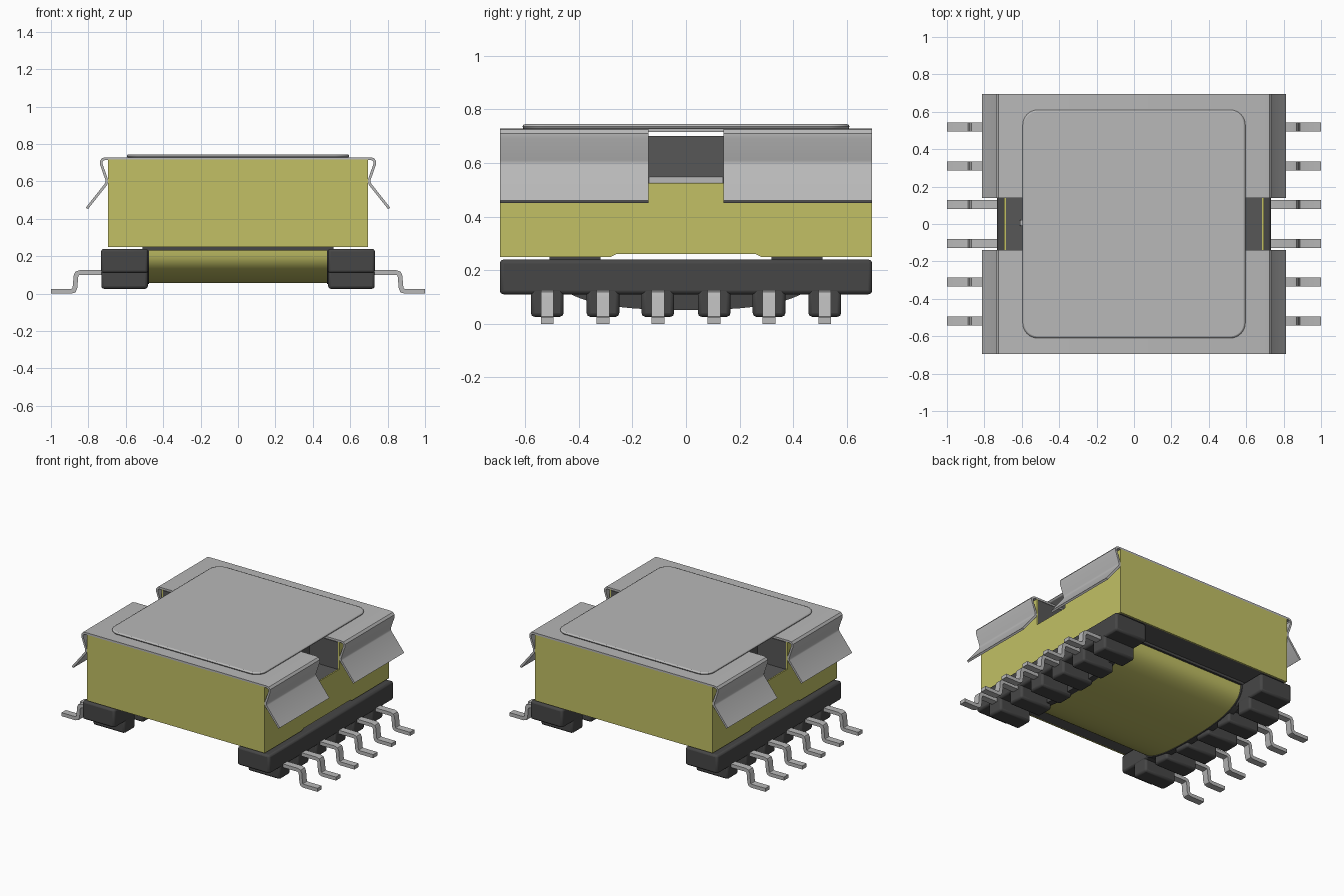
import bpy, bmesh, math
from mathutils import Vector

cube = bpy.data.objects.get("Cube")
if cube:
    bpy.data.objects.remove(cube, do_unlink=True)


def material(name, rgb):
    m = bpy.data.materials.new(name)
    m.use_nodes = True
    m.diffuse_color = (*rgb, 1)
    bsdf = m.node_tree.nodes["Principled BSDF"]
    bsdf.inputs["Base Color"].default_value = (*rgb, 1)
    bsdf.inputs["Roughness"].default_value = 0.6
    return m


METAL = material("grey metal", (0.48, 0.48, 0.48))
TAPE = material("yellow tape", (0.54, 0.53, 0.13))
FERRITE = material("dark ferrite", (0.095, 0.095, 0.095))
PLASTIC = material("black plastic", (0.062, 0.062, 0.062))


def prism(bm, pts, axis, a, b):
    """Extrude a 2D outline along an axis; outline uses the other two axes in order."""
    def place(p, t):
        c = list(p)
        c.insert("xyz".index(axis), t)
        return bm.verts.new(c)
    lo, hi = [place(p, a) for p in pts], [place(p, b) for p in pts]
    n = len(pts)
    bm.faces.new(lo)
    bm.faces.new(hi[::-1])
    for i in range(n):
        j = (i + 1) % n
        bm.faces.new((lo[i], hi[i], hi[j], lo[j]))


def box(bm, x0, x1, y0, y1, z0, z1):
    x0, x1 = sorted((x0, x1))
    y0, y1 = sorted((y0, y1))
    prism(bm, [(x0, y0), (x1, y0), (x1, y1), (x0, y1)], "z", z0, z1)


def ribbon(path, t):
    """Outline of a bent strip of thickness t centred on a 2D path."""
    pts = [Vector(p) for p in path]
    left, right = [], []
    for i, p in enumerate(pts):
        d0 = (p - pts[max(i - 1, 0)]).normalized() if i else (pts[1] - p).normalized()
        d1 = (pts[i + 1] - p).normalized() if i < len(pts) - 1 else d0
        n0, n1 = Vector((-d0.y, d0.x)), Vector((-d1.y, d1.x))
        m = (n0 + n1).normalized()
        off = m * (t / 2 / max(m.dot(n0), 0.5))
        left.append(tuple(p + off))
        right.append(tuple(p - off))
    return left + right[::-1]


def finish(name, bm, mat, bevel=0, smooth=False):
    bmesh.ops.recalc_face_normals(bm, faces=bm.faces)
    me = bpy.data.meshes.new(name)
    bm.to_mesh(me)
    bm.free()
    me.materials.append(mat)
    ob = bpy.data.objects.new(name, me)
    bpy.context.collection.objects.link(ob)
    if bevel:
        mod = ob.modifiers.new("bevel", "BEVEL")
        mod.width, mod.segments, mod.limit_method = bevel, 2, "ANGLE"
    if smooth:
        bpy.ops.object.select_all(action="DESELECT")
        ob.select_set(True)
        bpy.context.view_layer.objects.active = ob
        bpy.ops.object.shade_smooth_by_angle(angle=math.radians(35))
    return ob


SIDES = (-1, 1)
E = 0.695      # half width of the core
N = 0.14       # half width of the side notches
PIN_Y = [s * y for s in SIDES for y in (0.105, 0.31, 0.518)]

# Ferrite core with a notch in the middle of each pin side
bm = bmesh.new()
box(bm, -0.685, 0.685, -0.685, 0.685, 0.265, 0.52)
box(bm, -0.46, 0.46, -N, N, 0.52, 0.70)
for s in SIDES:
    box(bm, -0.685, 0.685, s * N, s * 0.685, 0.52, 0.712)
    box(bm, -0.685, 0.685, s * 0.28, s * 0.685, 0.251, 0.265)
finish("ferrite_core", bm, FERRITE)

# Tape wrapped round the core, lowered at the notches
bm = bmesh.new()
half = [(0.26, 0.26), (0.28, 0.25), (E, 0.25), (E, 0.717), (N, 0.717), (N, 0.525)]
outline = half + [(-y, z) for y, z in half[::-1]]
for s in SIDES:
    prism(bm, outline, "x", s * 0.685, s * E)
    box(bm, -E, E, s * 0.685, s * E, 0.25, 0.717)
finish("core_tape", bm, TAPE)

# Spring clip: two bent strips joined by a middle plate
side = [(0.705, 0.722), (0.722, 0.719), (0.731, 0.708), (0.731, 0.692),
        (0.703, 0.612), (0.701, 0.598), (0.706, 0.585), (0.808, 0.456)]
path = [(-x, z) for x, z in side[::-1]] + side
bm = bmesh.new()
for s in SIDES:
    prism(bm, ribbon(path, 0.014), "y", s * N, s * E)
box(bm, -0.47, 0.47, -N, N, 0.715, 0.729)
finish("spring_clip", bm, METAL, smooth=True)

# Raised panel on the clip with rounded corners
bm = bmesh.new()
panel = []
for k, (cx, cy) in enumerate([(1, 1), (-1, 1), (-1, -1), (1, -1)]):
    for i in range(9):
        a = math.radians(90 * k + 90 * i / 8)
        panel.append((cx * 0.515 + 0.08 * math.cos(a), cy * 0.53 + 0.08 * math.sin(a)))
prism(bm, panel, "z", 0.727, 0.745)
finish("clip_raised_panel", bm, METAL, bevel=0.01, smooth=True)

# Clip lips resting on the notch floors, one with a small tab
bm = bmesh.new()
for s in SIDES:
    box(bm, s * 0.455, s * 0.54, -N, N, 0.522, 0.55)
box(bm, -0.61, -0.53, -0.012, 0.022, 0.522, 0.545)
finish("clip_lips", bm, METAL, bevel=0.006)

# Bobbin rails
bm = bmesh.new()
for s in SIDES:
    box(bm, s * 0.48, s * 0.732, -E, E, 0.11, 0.24)
finish("bobbin_rails", bm, PLASTIC, bevel=0.014, smooth=True)

# Feet under the rails, one per pin
bm = bmesh.new()
for s in SIDES:
    for y in PIN_Y:
        box(bm, s * 0.482, s * 0.731, y - 0.061, y + 0.061, 0.026, 0.15)
finish("bobbin_feet", bm, PLASTIC, bevel=0.014, smooth=True)


def belly(hw, bottom, top):
    """Half-oval outline, flat on top."""
    pts = []
    for i in range(33):
        a = math.pi * i / 32
        c, q = math.cos(a), math.sin(a)
        pts.append((hw * math.copysign(abs(c) ** 0.75, c), top - (top - bottom) * q ** 0.75))
    return pts


# Bobbin end flanges and the spacer strips under the core
bm = bmesh.new()
for s in SIDES:
    prism(bm, belly(0.51, 0.052, 0.238), "x", s * 0.475, s * 0.52)
    box(bm, -0.51, 0.51, s * 0.32, s * 0.51, 0.232, 0.252)
finish("bobbin_flanges", bm, PLASTIC, smooth=True)

# Taped winding hanging below the core
bm = bmesh.new()
prism(bm, belly(0.495, 0.056, 0.238), "x", -0.478, 0.478)
finish("winding", bm, TAPE, smooth=True)

# Gull-wing pins
pin = [(0.70, 0.113), (0.845, 0.113), (0.86, 0.108), (0.866, 0.095), (0.872, 0.03),
       (0.878, 0.017), (0.893, 0.0125), (1.0, 0.0125)]
bm = bmesh.new()
for s in SIDES:
    for y in PIN_Y:
        prism(bm, ribbon([(s * x, z) for x, z in pin], 0.025), "y", y - 0.024, y + 0.024)
finish("pins", bm, METAL, smooth=True)
